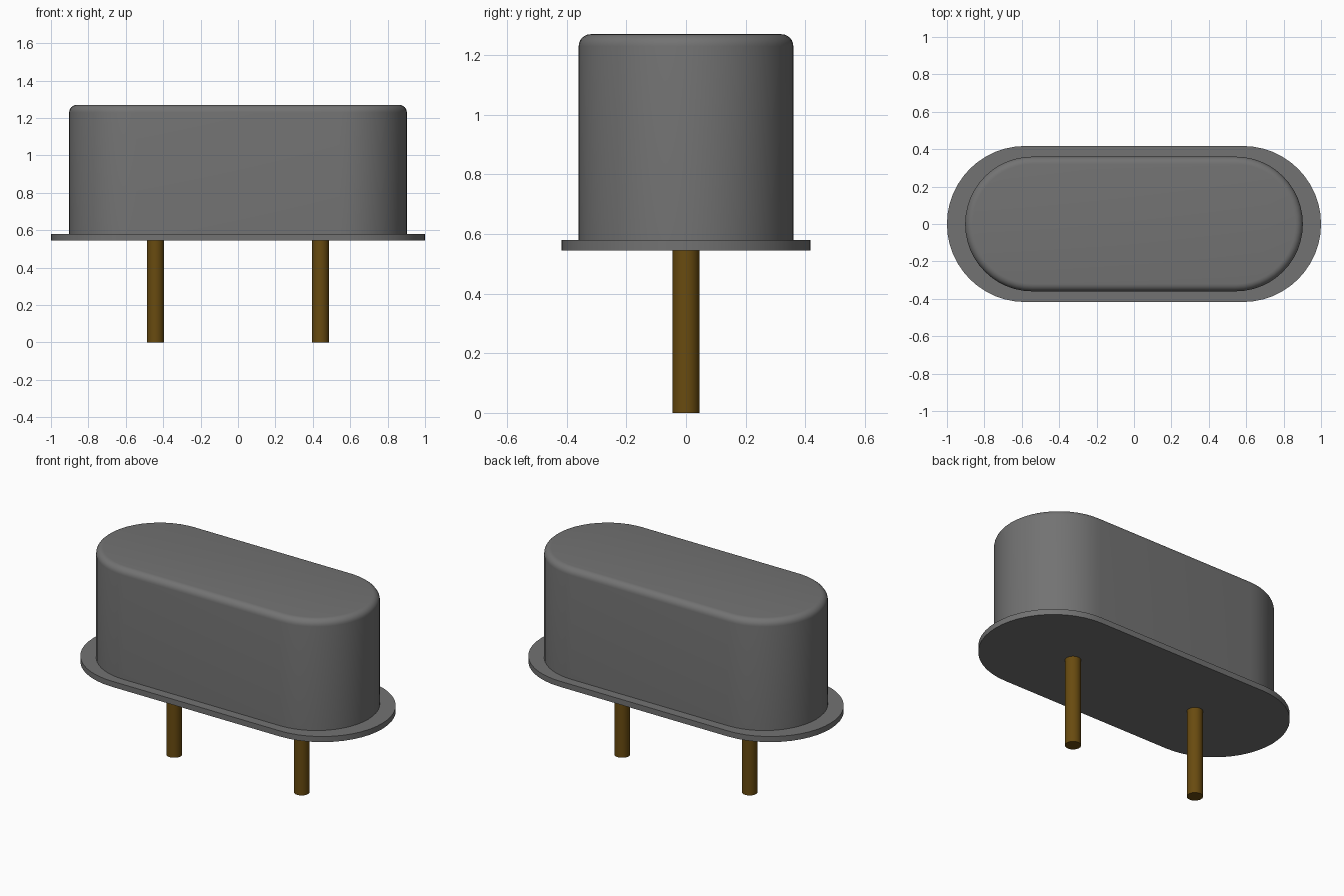
import bpy
import bmesh
from math import sin, cos, pi, radians

if "Cube" in bpy.data.objects:
    bpy.data.objects.remove(bpy.data.objects["Cube"])


def make_material(name, rgb):
    mat = bpy.data.materials.new(name)
    mat.use_nodes = True
    colour = (*rgb, 1)
    mat.diffuse_color = colour
    mat.node_tree.nodes["Principled BSDF"].inputs["Base Color"].default_value = colour
    return mat


def finish(obj, mat):
    obj.data.materials.clear()
    obj.data.materials.append(mat)
    bpy.ops.object.select_all(action="DESELECT")
    obj.select_set(True)
    bpy.context.view_layer.objects.active = obj
    bpy.ops.object.shade_smooth_by_angle(angle=radians(35))


def rounded_slab(name, straight, rings, mat, steps=24):
    """Stack pill-shaped rings of (radius, height) and cap both ends."""
    bm = bmesh.new()
    loops = []
    for radius, z in rings:
        loop = []
        for side in (1, -1):
            for i in range(steps + 1):
                a = -pi / 2 + pi * i / steps
                loop.append(bm.verts.new((side * (straight + radius * cos(a)),
                                          side * radius * sin(a), z)))
        loops.append(loop)
    count = len(loops[0])
    for low, high in zip(loops, loops[1:]):
        for i in range(count):
            j = (i + 1) % count
            bm.faces.new((low[i], low[j], high[j], high[i]))
    bm.faces.new(loops[0][::-1])
    bm.faces.new(loops[-1])
    mesh = bpy.data.meshes.new(name)
    bm.to_mesh(mesh)
    bm.free()
    obj = bpy.data.objects.new(name, mesh)
    bpy.context.collection.objects.link(obj)
    finish(obj, mat)


metal = make_material("grey metal", (0.17, 0.17, 0.17))
brass = make_material("dark gold", (0.14, 0.07, 0.005))

# Base flange
base_z, flange_top, can_top = 0.545, 0.58, 1.27
rounded_slab("base_flange", 0.583, [(0.417, base_z), (0.417, flange_top)], metal)

# Can with a rounded top edge
can_radius, fillet = 0.36, 0.04
can_rings = [(can_radius, flange_top)]
for i in range(7):
    a = pi / 2 * i / 6
    can_rings.append((can_radius - fillet * (1 - cos(a)),
                      can_top - fillet * (1 - sin(a))))
rounded_slab("can", 0.543, can_rings, metal)

# Pins
for side, label in ((1, "left"), (-1, "right")):
    bpy.ops.mesh.primitive_cylinder_add(vertices=32, radius=0.045, depth=base_z,
                                        location=(side * 0.441, 0, base_z / 2))
    pin = bpy.context.object
    pin.name = label + "_pin"
    finish(pin, brass)
